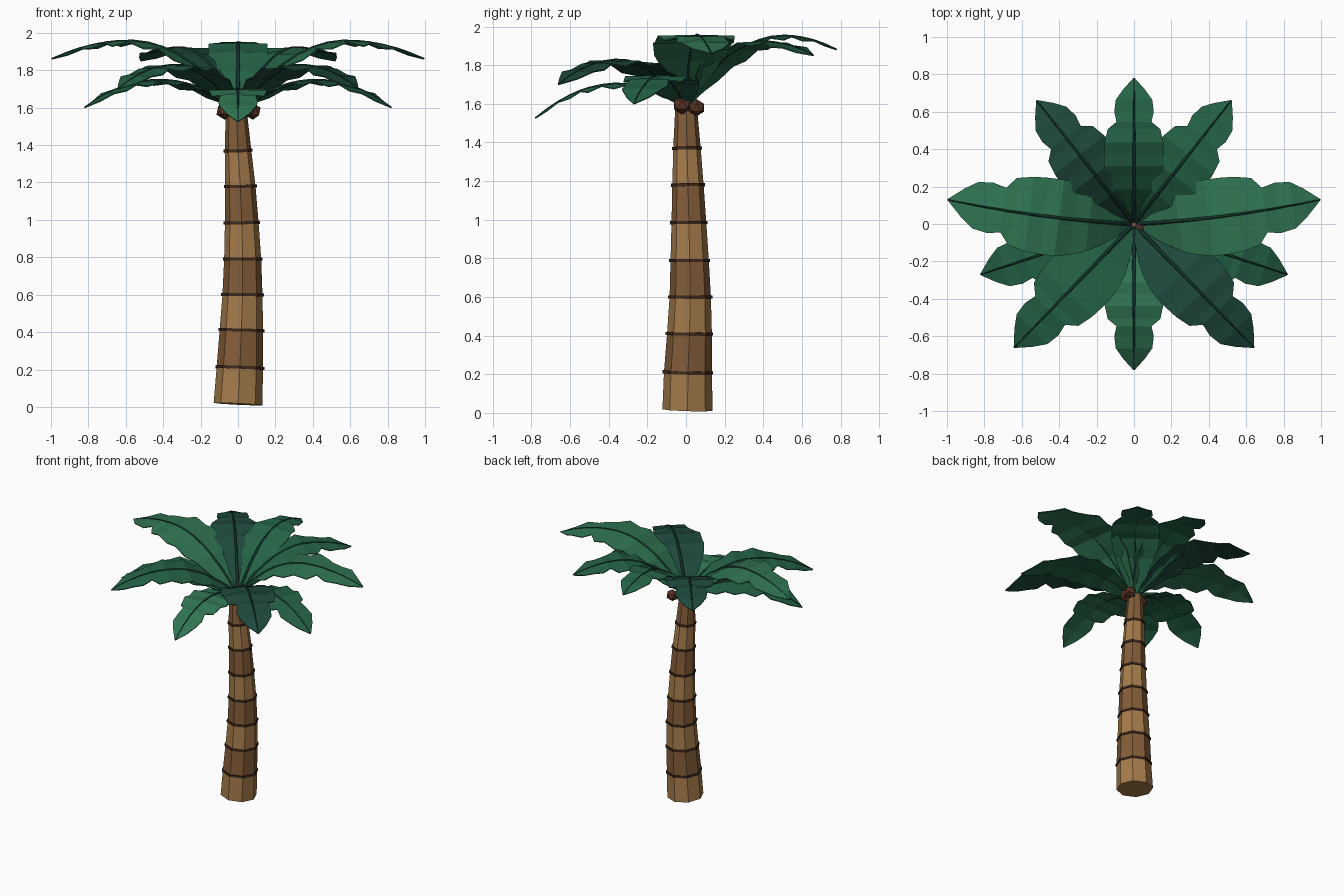
import bpy, bmesh, math
from mathutils import Vector

if "Cube" in bpy.data.objects:
    bpy.data.objects.remove(bpy.data.objects["Cube"])


def material(name, rgb):
    m = bpy.data.materials.new(name)
    m.diffuse_color = (*rgb, 1)
    m.use_nodes = True
    m.node_tree.nodes["Principled BSDF"].inputs["Base Color"].default_value = m.diffuse_color
    return m


LIGHT = material("leaf_light", (0.03, 0.18, 0.085))
MID = material("leaf_mid", (0.018, 0.125, 0.06))
DARK = material("leaf_dark", (0.013, 0.065, 0.045))
RIB = material("leaf_rib", (0.006, 0.035, 0.022))
BARK_A = material("bark_light", (0.38, 0.2, 0.07))
BARK_B = material("bark_dark", (0.23, 0.11, 0.04))
RING = material("bark_ring", (0.05, 0.023, 0.012))
NUT = material("coconut", (0.11, 0.037, 0.02))


def make_object(name, bm, mat):
    bmesh.ops.recalc_face_normals(bm, faces=bm.faces)
    me = bpy.data.meshes.new(name)
    bm.to_mesh(me)
    bm.free()
    me.materials.append(mat)
    ob = bpy.data.objects.new(name, me)
    bpy.context.collection.objects.link(ob)
    return ob


# Trunk centre line: z, x, y, radius
TRUNK = [(0.015, 0, 0.008, 0.13), (0.21, 0.01, 0.01, 0.124), (0.41, 0.018, 0.018, 0.116),
         (0.60, 0.024, 0.022, 0.107), (0.79, 0.025, 0.019, 0.099), (0.985, 0.02, 0.015, 0.09),
         (1.18, 0.0125, 0.01, 0.081), (1.37, 0.0, 0.005, 0.071), (1.60, -0.01, 0, 0.055)]


def loft(name, stations, mat, sides=8):
    bm = bmesh.new()
    loops = []
    for z, cx, cy, r in stations:
        tilt = 0.05 * (1 - z / 0.8)
        loop = []
        for i in range(sides):
            a = math.tau * i / sides
            dx, dy = r * math.cos(a), r * math.sin(a)
            loop.append(bm.verts.new((cx + dx, cy + dy, z - tilt * (dx + 0.6 * dy))))
        loops.append(loop)
    for a, b in zip(loops, loops[1:]):
        for i in range(sides):
            j = (i + 1) % sides
            bm.faces.new((a[i], a[j], b[j], b[i]))
    bm.faces.new(loops[0])
    bm.faces.new(loops[-1])
    return make_object(name, bm, mat)


# Trunk segments in alternating bark, with raised rings between
for k, (low, high) in enumerate(zip(TRUNK, TRUNK[1:])):
    loft(f"trunk_segment_{k}", [low, high], BARK_B if k % 2 else BARK_A)
    if k:
        z, x, y, r = low
        loft(f"trunk_ring_{k}", [(z - 0.008, x, y, r + 0.007), (z + 0.008, x, y, r + 0.007)], RING)

# Blade half width along a frond of unit length, with lobes and notches
OUTLINE = [(0.02, 0.02), (0.08, 0.07), (0.16, 0.12), (0.24, 0.165), (0.32, 0.19), (0.40, 0.205),
           (0.48, 0.205), (0.56, 0.20), (0.65, 0.18), (0.70, 0.12), (0.77, 0.135), (0.85, 0.125),
           (0.92, 0.075), (1.0, 0.003)]


def frond(name, tip, peak, at, mat, bow=0.0):
    tx, ty, tz = tip
    length = math.hypot(tx, ty)
    d = Vector((tx, ty, 0)) / length
    side = Vector((-d.y, d.x, 0))

    def point(t):
        if t < at:
            z = peak - (peak - 1.58) * ((at - t) / at) ** 2
        else:
            z = peak - (peak - tz) * ((t - at) / (1 - at)) ** 2
        return d * length * t + side * bow * 4 * t * (1 - t) + Vector((0, 0, z))

    # Pleated blade
    bm = bmesh.new()
    rows = []
    for k, (t, w) in enumerate(OUTLINE):
        p = point(t)
        w *= length
        pleat = Vector((0, 0, (0.06 if k % 2 else -0.06) * w - 0.08 * w))
        rows.append([bm.verts.new(p + side * w + pleat), bm.verts.new(p),
                     bm.verts.new(p - side * w + pleat)])
    for a, b in zip(rows, rows[1:]):
        for i in (0, 1):
            bm.faces.new((a[i], b[i], b[i + 1], a[i + 1]))
    ob = make_object(name, bm, mat)
    mod = ob.modifiers.new("thickness", 'SOLIDIFY')
    mod.thickness = 0.006
    mod.offset = 0

    # Midrib along the blade
    cu = bpy.data.curves.new(name + "_rib", 'CURVE')
    cu.dimensions = '3D'
    cu.bevel_depth = 0.011
    cu.bevel_resolution = 0
    cu.use_fill_caps = True
    sp = cu.splines.new('POLY')
    sp.points.add(len(OUTLINE) - 1)
    for q, (t, _) in zip(sp.points, OUTLINE):
        q.co = (*(point(t) + Vector((0, 0, 0.002))), 1)
        q.radius = 1.1 - 0.75 * t
    cu.materials.append(RIB)
    bpy.context.collection.objects.link(bpy.data.objects.new(name + "_rib", cu))


# Crown of ten fronds: centre pair, then mirrored pairs
frond("frond_back", (0, 0.78, 1.88), 1.95, 0.65, MID)
frond("frond_front", (0, -0.78, 1.525), 1.70, 0.46, LIGHT)
for s, label in ((1, "right"), (-1, "left")):
    frond(f"frond_side_{label}", (s * 0.995, 0.13, 1.86), 1.955, 0.58, LIGHT, -0.02 * s)
    frond(f"frond_rear_{label}", (s * 0.52, 0.66, 1.85), 1.92, 0.6, MID if s > 0 else DARK)
    frond(f"frond_low_{label}", (s * 0.82, -0.27, 1.60), 1.745, 0.52, MID)
    frond(f"frond_fore_{label}", (s * 0.64, -0.66, 1.70), 1.825, 0.53, DARK if s > 0 else MID)

# Coconuts under the crown
for k, (x, y, z, r) in enumerate([(-0.07, -0.01, 1.585, 0.05), (0.08, 0.055, 1.58, 0.045),
                                  (0.05, -0.02, 1.595, 0.05)]):
    bm = bmesh.new()
    bmesh.ops.create_icosphere(bm, subdivisions=1, radius=r)
    bmesh.ops.translate(bm, verts=bm.verts, vec=(x, y, z))
    make_object(f"coconut_{k}", bm, NUT)
